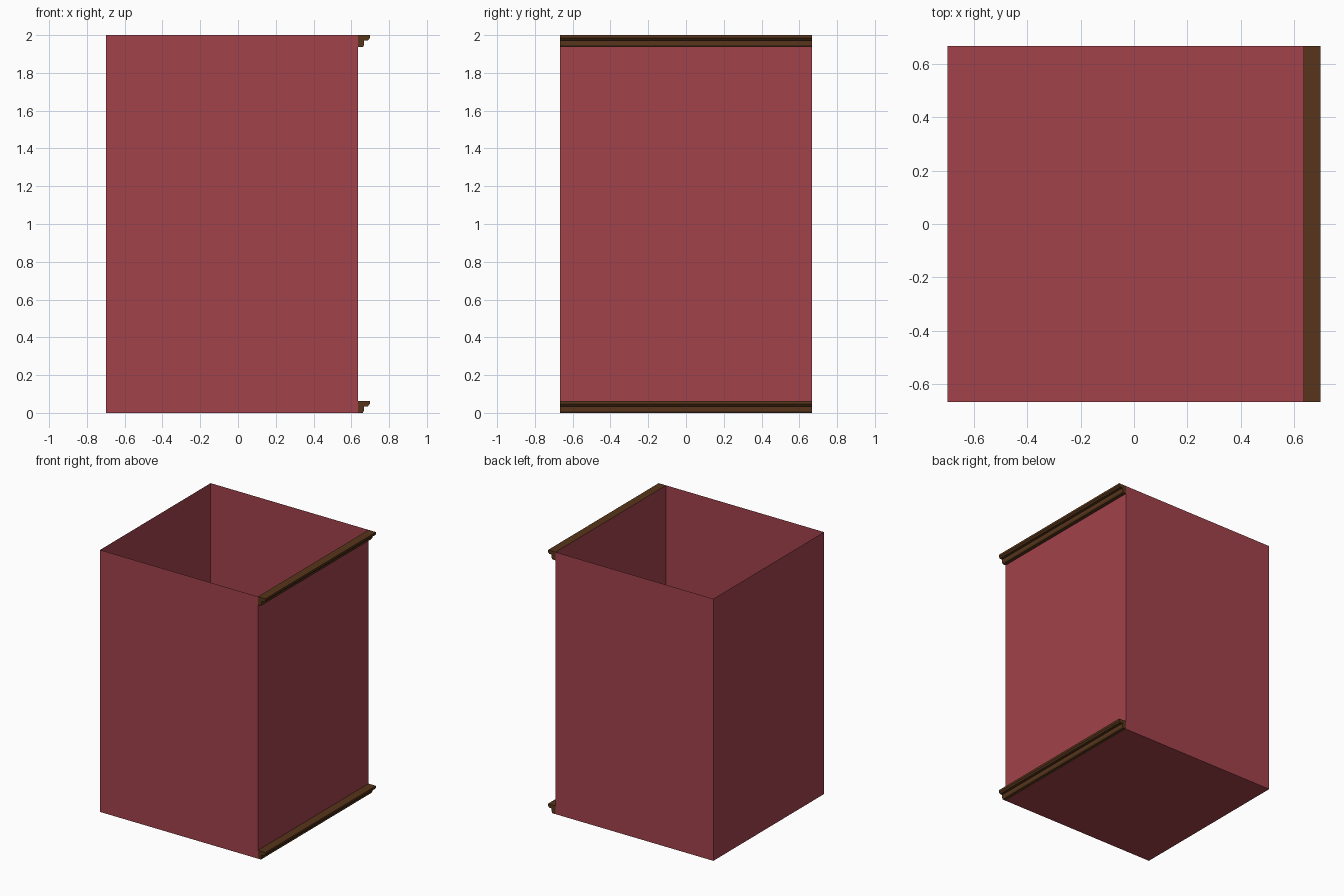
import bpy, bmesh

if "Cube" in bpy.data.objects:
    bpy.data.objects.remove(bpy.data.objects["Cube"])

def material(name, rgb):
    m = bpy.data.materials.new(name)
    m.diffuse_color = (*rgb, 1)
    m.use_nodes = True
    m.node_tree.nodes["Principled BSDF"].inputs["Base Color"].default_value = m.diffuse_color
    return m

def finish(name, bm, mat):
    bmesh.ops.recalc_face_normals(bm, faces=bm.faces)
    me = bpy.data.meshes.new(name)
    bm.to_mesh(me)
    bm.free()
    me.materials.append(mat)
    ob = bpy.data.objects.new(name, me)
    bpy.context.collection.objects.link(ob)
    return ob

RED = material("red_wall", (0.36, 0.055, 0.07))
BROWN = material("brown_trim", (0.095, 0.036, 0.011))
X0, X1, Y, H = -0.698, 0.635, 0.667, 2.0

# Open-topped box: floor extruded up into four thin walls
bm = bmesh.new()
floor = bm.faces.new([bm.verts.new(p) for p in
                      ((X0, -Y, 0), (X1, -Y, 0), (X1, Y, 0), (X0, Y, 0))])
for e in list(floor.edges):
    a, b = e.verts
    bm.faces.new([bm.verts.new(p) for p in
                  (a.co, b.co, (b.co.x, b.co.y, H), (a.co.x, a.co.y, H))])
bmesh.ops.remove_doubles(bm, verts=bm.verts, dist=1e-5)
finish("open_box", bm, RED)

# Stepped moulding profile (outward, downward from its top edge)
PROFILE = [(0, 0), (0.063, 0), (0.063, 0.016), (0.052, 0.028), (0.032, 0.028),
           (0.032, 0.052), (0.026, 0.063), (0, 0.063)]

def moulding(name, top):
    bm = bmesh.new()
    ends = [[bm.verts.new((X1 + d, y, top - h)) for d, h in PROFILE] for y in (-Y, Y)]
    for i in range(len(PROFILE) - 1):  # back stays open against the wall
        bm.faces.new((ends[0][i], ends[0][i + 1], ends[1][i + 1], ends[1][i]))
    for end in ends:
        bm.faces.new(end)
    finish(name, bm, BROWN)

moulding("top_moulding", H)
moulding("bottom_moulding", 0.063)
